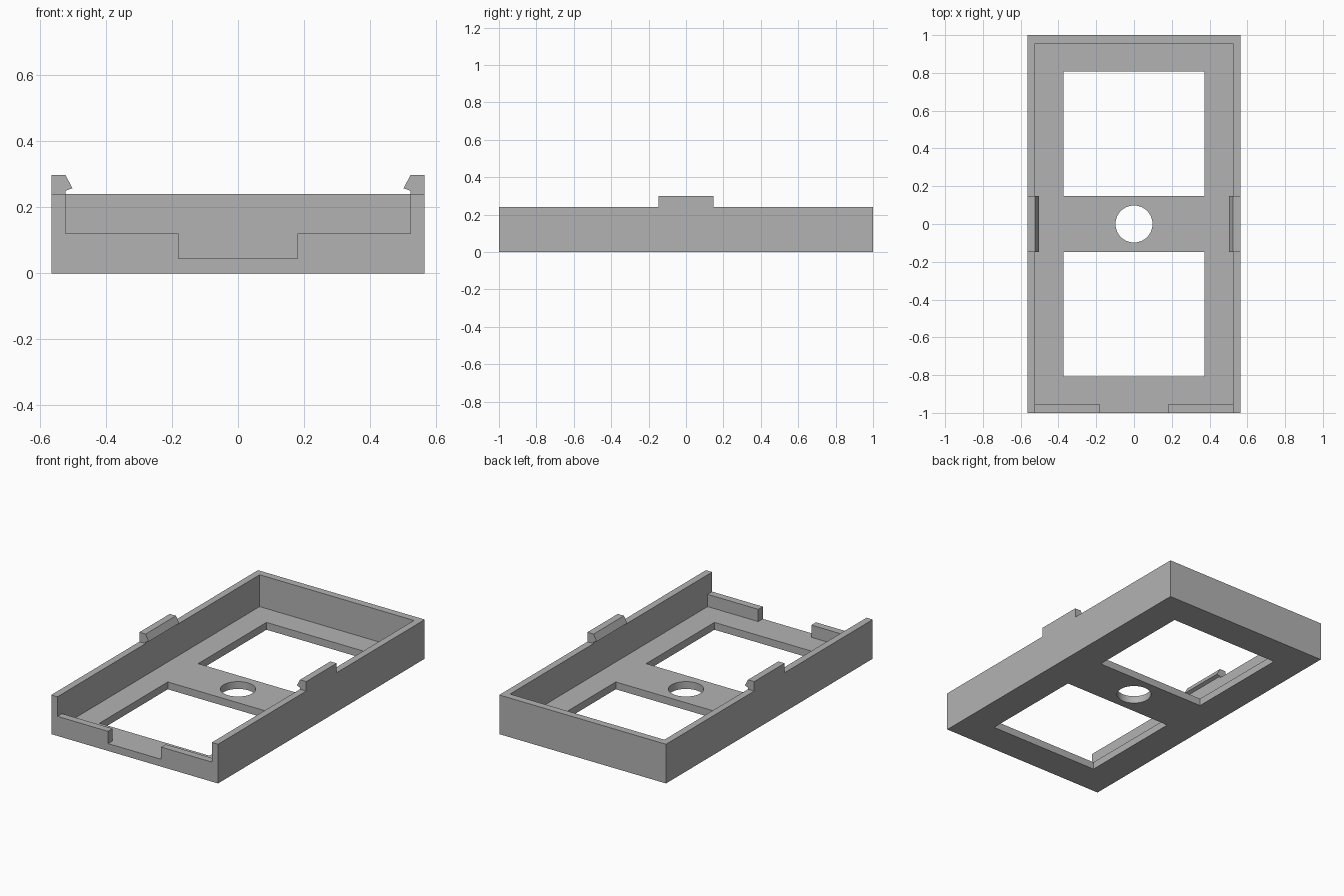
import bpy, bmesh, math
from mathutils import Vector

cube = bpy.data.objects.get("Cube")
if cube:
    bpy.data.objects.remove(cube, do_unlink=True)

grey = bpy.data.materials.new("plain_grey")
grey.use_nodes = True
grey.diffuse_color = (0.45, 0.45, 0.45, 1)
grey.node_tree.nodes["Principled BSDF"].inputs["Base Color"].default_value = grey.diffuse_color

# Main dimensions
HALF_X, HALF_Y, WALL_Z = 0.565, 1.0, 0.24
IN_X, IN_Y, FLOOR = 0.523, 0.956, 0.045
CLIP_Y = 0.147
OVER = 0.5


def prism(name, profile, axis, start, end):
    """Extrude a 2D profile along y (profile is x,z) or z (profile is x,y)."""
    bm = bmesh.new()
    def place(a, b):
        return (a, start, b) if axis == "y" else (a, b, start)
    face = bm.faces.new([bm.verts.new(place(a, b)) for a, b in profile])
    offset = Vector((0, end - start, 0) if axis == "y" else (0, 0, end - start))
    top = bmesh.ops.extrude_face_region(bm, geom=[face])["geom"]
    bmesh.ops.translate(bm, vec=offset,
                        verts=[v for v in top if isinstance(v, bmesh.types.BMVert)])
    bmesh.ops.recalc_face_normals(bm, faces=bm.faces)
    mesh = bpy.data.meshes.new(name)
    bm.to_mesh(mesh)
    bm.free()
    mesh.materials.append(grey)
    obj = bpy.data.objects.new(name, mesh)
    bpy.context.collection.objects.link(obj)
    return obj


def rect(x0, x1, y0, y1):
    return [(x0, y0), (x1, y0), (x1, y1), (x0, y1)]


def cut(target, cutter):
    cutter.hide_render = True
    mod = target.modifiers.new("cut", "BOOLEAN")
    mod.operation = "DIFFERENCE"
    mod.solver = "EXACT"
    mod.object = cutter
    bpy.context.view_layer.objects.active = target
    bpy.ops.object.modifier_apply(modifier=mod.name)
    bpy.data.objects.remove(cutter, do_unlink=True)


# Open tray
tray = prism("tray", rect(-HALF_X, HALF_X, -HALF_Y, HALF_Y), "z", 0, WALL_Z)
cut(tray, prism("cavity_cutter", rect(-IN_X, IN_X, -IN_Y, IN_Y), "z", FLOOR, OVER))

# Stepped opening in the front wall
right_half = [(0.18, FLOOR), (0.18, 0.12), (IN_X, 0.12), (IN_X, OVER)]
stepped = right_half + [(-x, z) for x, z in reversed(right_half)]
cut(tray, prism("front_cutter", stepped, "y", -1.2, -0.9))

# Two floor windows and the round centre hole
for y0, y1 in ((-0.808, -CLIP_Y), (CLIP_Y, 0.808)):
    cut(tray, prism("window_cutter", rect(-0.373, 0.373, y0, y1), "z", -OVER, OVER))
circle = [(0.098 * math.cos(math.tau * i / 48), 0.098 * math.sin(math.tau * i / 48))
          for i in range(48)]
cut(tray, prism("hole_cutter", circle, "z", -OVER, OVER))

# Snap clips on the side walls
hook = [(HALF_X, WALL_Z), (HALF_X, 0.298), (IN_X, 0.298), (0.502, 0.258),
        (IN_X, 0.25), (IN_X, WALL_Z)]
for side, sign in (("left", 1), ("right", -1)):
    prism(side + "_clip", [(sign * x, z) for x, z in hook], "y", -CLIP_Y, CLIP_Y)

# Smooth the hole wall only
bpy.ops.object.select_all(action="DESELECT")
tray.select_set(True)
bpy.context.view_layer.objects.active = tray
bpy.ops.object.shade_smooth_by_angle(angle=math.radians(30))
